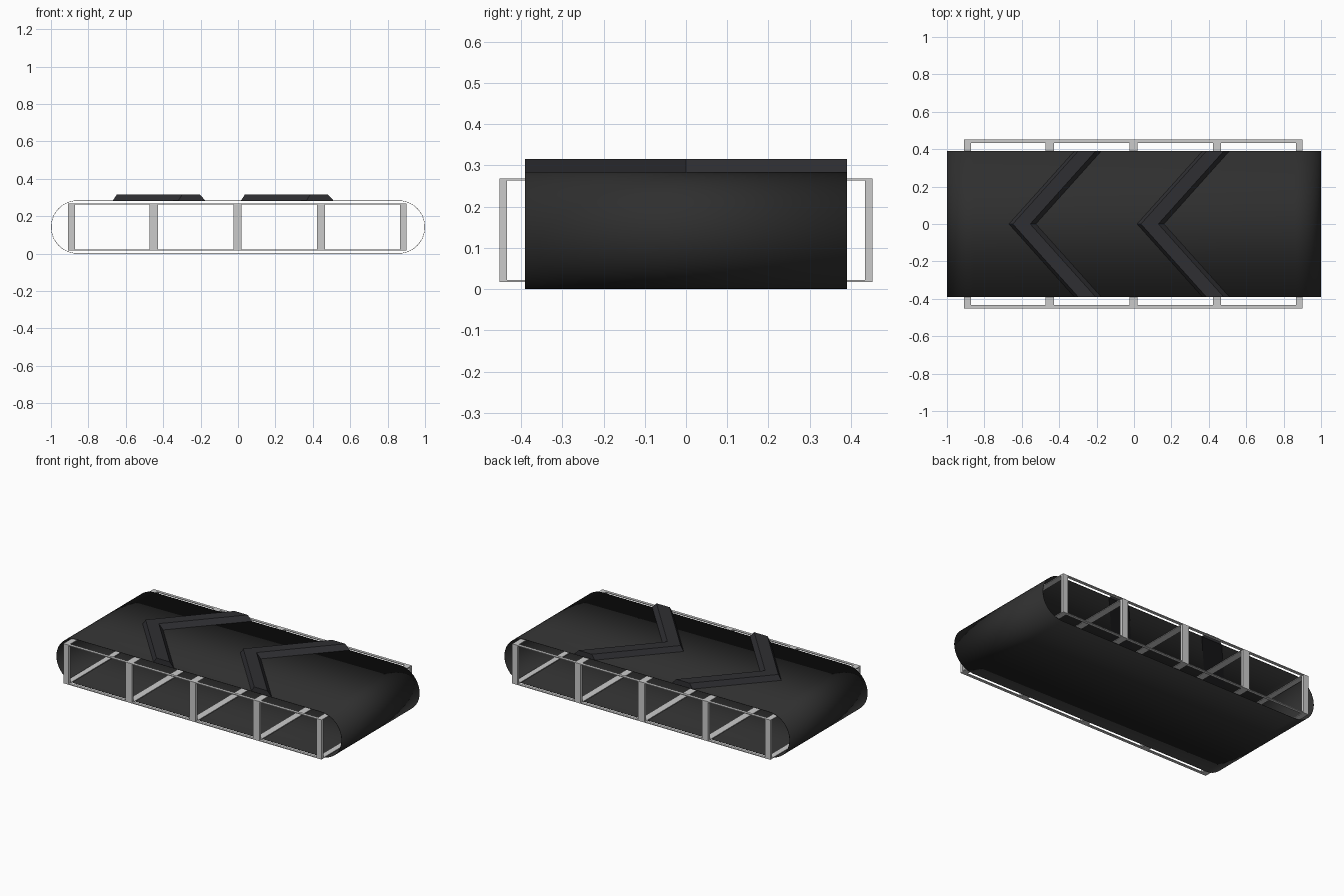
import bpy, bmesh, math

if "Cube" in bpy.data.objects:
    bpy.data.objects.remove(bpy.data.objects["Cube"])

dark = bpy.data.materials.new("belt_rubber")
dark.diffuse_color = (0.028, 0.028, 0.028, 1)
dark.use_nodes = True
dark.node_tree.nodes["Principled BSDF"].inputs["Base Color"].default_value = dark.diffuse_color
tread = bpy.data.materials.new("cleat_rubber")
tread.diffuse_color = (0.028, 0.028, 0.032, 1)
tread.use_nodes = True
tread.node_tree.nodes["Principled BSDF"].inputs["Base Color"].default_value = tread.diffuse_color


def new_object(name, bm, mat=None):
    mesh = bpy.data.meshes.new(name)
    bmesh.ops.recalc_face_normals(bm, faces=bm.faces)
    bm.to_mesh(mesh)
    bm.free()
    obj = bpy.data.objects.new(name, mesh)
    bpy.context.collection.objects.link(obj)
    if mat:
        mesh.materials.append(mat)
    return obj


def box(name, x0, x1, y0, y1, z0, z1):
    bm = bmesh.new()
    bmesh.ops.create_cube(bm, size=1)
    for v in bm.verts:
        v.co = ((x0 + x1) / 2 + v.co.x * (x1 - x0),
                (y0 + y1) / 2 + v.co.y * (y1 - y0),
                (z0 + z1) / 2 + v.co.z * (z1 - z0))
    return new_object(name, bm)


# Belt: thin open-sided stadium loop
R, CX, HALF, N = 0.142, 0.858, 0.39, 20
profile = []
for side in (1, -1):
    for i in range(N + 1):
        a = -math.pi / 2 + math.pi * i / N
        profile.append((side * (CX + R * math.cos(a)), R + side * R * math.sin(a)))
bm = bmesh.new()
front = [bm.verts.new((x, -HALF, z)) for x, z in profile]
back = [bm.verts.new((x, HALF, z)) for x, z in profile]
for i in range(len(profile)):
    j = (i + 1) % len(profile)
    bm.faces.new((front[i], front[j], back[j], back[i]))
belt = new_object("belt", bm, dark)
solid = belt.modifiers.new("thickness", "SOLIDIFY")
solid.thickness = 0.002
solid.offset = -1
bpy.context.view_layer.objects.active = belt
belt.select_set(True)
bpy.ops.object.shade_smooth_by_angle(angle=math.radians(30))
belt.select_set(False)

# Chevron cleats: bevelled section swept from one edge to the tip and back
section = [(0.0, 0.282), (0.022, 0.316), (0.115, 0.316), (0.147, 0.282)]
for k, tip in enumerate((-0.67, 0.015)):
    bm = bmesh.new()
    rings = [[bm.verts.new((tip + sx + shift, y, z)) for sx, z in section]
             for y, shift in ((-HALF, 0.35), (0, 0), (HALF, 0.35))]
    for a, b in zip(rings, rings[1:]):
        for i in range(4):
            j = (i + 1) % 4
            bm.faces.new((a[i], a[j], b[j], b[i]))
    bm.faces.new(rings[0])
    bm.faces.new(rings[-1])
    new_object(f"chevron_cleat_{k + 1}", bm, tread)

# Frame: posts and rails on both sides, cross bars through the belt
Y0, Y1, Z0, Z1, T = 0.434, 0.452, 0.017, 0.268, 0.005
stations = [(-0.908, -0.872), (-0.472, -0.427), (-0.025, 0.02),
            (0.422, 0.466), (0.866, 0.902)]
for side, label in ((-1, "front"), (1, "back")):
    ya, yb = sorted((side * Y0, side * Y1))
    for i, (x0, x1) in enumerate(stations):
        box(f"{label}_post_{i + 1}", x0, x1, ya, yb, Z0, Z1)
    box(f"{label}_lower_rail", -0.908, 0.902, ya, yb, Z0, Z0 + T)
    box(f"{label}_upper_rail", -0.908, 0.902, ya, yb, Z1 - T, Z1)
for i, (x0, x1) in enumerate(stations):
    box(f"lower_cross_bar_{i + 1}", x0, x1, -Y0, Y0, Z0, Z0 + T)
    box(f"upper_cross_bar_{i + 1}", x0, x1, -Y0, Y0, Z1 - T, Z1)
